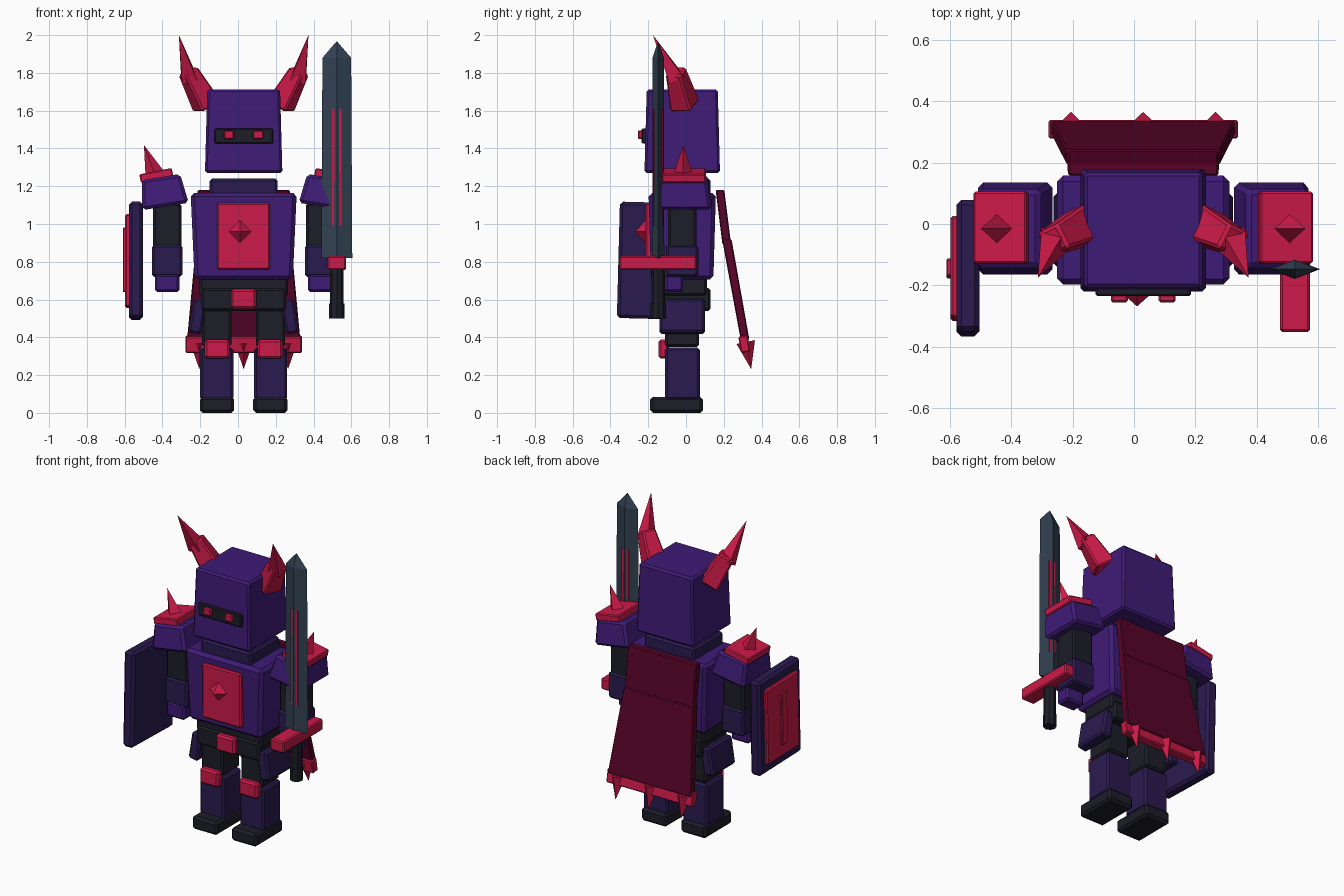
import bpy, bmesh, math
from mathutils import Vector, Matrix, Euler

if "Cube" in bpy.data.objects:
    bpy.data.objects.remove(bpy.data.objects["Cube"], do_unlink=True)

MID = 0.03  # centre line of the figure


def material(name, code):
    srgb = [int(code[i:i + 2], 16) / 255 for i in (0, 2, 4)]
    col = [c / 12.92 if c < 0.04 else ((c + 0.055) / 1.055) ** 2.4 for c in srgb] + [1]
    m = bpy.data.materials.new(name)
    m.use_nodes = True
    m.diffuse_color = col
    m.node_tree.nodes["Principled BSDF"].inputs["Base Color"].default_value = col
    return m


PURPLE = material("purple armour", "3f1b76")
NAVY = material("dark indigo", "2a1a4f")
BLACK = material("charcoal", "1c1d27")
STEEL = material("slate steel", "324152")
RED = material("crimson", "cc1a48")
CAPE = material("dark maroon", "580428")


def finish(bm, name, mat):
    bmesh.ops.recalc_face_normals(bm, faces=bm.faces)
    me = bpy.data.meshes.new(name)
    bm.to_mesh(me)
    bm.free()
    me.materials.append(mat)
    ob = bpy.data.objects.new(name, me)
    bpy.context.collection.objects.link(ob)
    return ob


def chamfer(bm, width):
    bmesh.ops.bevel(bm, geom=bm.edges[:], offset=width, segments=1, affect='EDGES')


def box(name, mat, x, y, z, taper=1.0, rot=(0, 0, 0), bevel=0.012):
    """Chamfered box from (low, high) ranges; taper scales the top."""
    lo, hi = Vector((x[0], y[0], z[0])), Vector((x[1], y[1], z[1]))
    size = hi - lo
    bm = bmesh.new()
    bmesh.ops.create_cube(bm, size=1)
    for v in bm.verts:
        k = taper if v.co.z > 0 else 1
        v.co = Vector((v.co.x * size.x * k, v.co.y * size.y * k, v.co.z * size.z))
    if bevel:
        chamfer(bm, min(bevel, min(size) * 0.3))
    turn = Euler([math.radians(a) for a in rot]).to_matrix().to_4x4()
    bm.transform(Matrix.Translation((lo + hi) / 2) @ turn)
    return finish(bm, name, mat)


def spike(name, mat, start, end, r1, r2=0.0, sides=4, roll=0, bevel=0):
    """Faceted cone between two points, rolled about its axis."""
    a, b = Vector(start), Vector(end)
    bm = bmesh.new()
    bmesh.ops.create_cone(bm, cap_ends=True, segments=sides, radius1=r1,
                          radius2=r2, depth=(b - a).length)
    if r2 == 0:
        bmesh.ops.remove_doubles(bm, verts=bm.verts[:], dist=1e-5)
    if bevel:
        chamfer(bm, bevel)
    turn = (b - a).to_track_quat('Z', 'Y').to_matrix().to_4x4()
    bm.transform(Matrix.Translation((a + b) / 2) @ turn
                 @ Matrix.Rotation(math.radians(roll), 4, 'Z'))
    return finish(bm, name, mat)


def loft(name, mat, rings, bevel=0):
    """Skin a stack of equal rings and cap both ends."""
    bm = bmesh.new()
    loops = [[bm.verts.new(p) for p in ring] for ring in rings]
    n = len(loops[0])
    for a, b in zip(loops, loops[1:]):
        for i in range(n):
            j = (i + 1) % n
            bm.faces.new((a[i], a[j], b[j], b[i]))
    bm.faces.new(loops[0])
    bm.faces.new(loops[-1])
    if bevel:
        chamfer(bm, bevel)
    return finish(bm, name, mat)


def mid(half):
    return (MID - half, MID + half)


# Head, visor and neck
box("head", PURPLE, mid(0.205), (-0.22, 0.18), (1.27, 1.713), taper=0.94)
box("visor", BLACK, mid(0.155), (-0.235, -0.17), (1.425, 1.505), bevel=0.006)
box("neck", NAVY, mid(0.18), (-0.17, 0.13), (1.14, 1.24))

# Torso and belt
box("torso", PURPLE, mid(0.26), (-0.185, 0.145), (0.705, 1.165), taper=1.08, bevel=0.02)
box("chest_plate", RED, mid(0.14), (-0.215, -0.14), (0.76, 1.11), bevel=0.008)
spike("chest_gem", RED, (0.01, -0.213, 0.96), (0.01, -0.268, 0.96), 0.062)
box("waist", BLACK, mid(0.235), (-0.14, 0.11), (0.62, 0.73))
box("belt", BLACK, mid(0.225), (-0.15, 0.13), (0.54, 0.66))
box("belt_buckle", RED, mid(0.068), (-0.18, -0.13), (0.55, 0.655))

# Paired parts
for side, s in (("right", -1), ("left", 1)):
    def span(a, b):
        return tuple(sorted((MID + s * a, MID + s * b)))

    def at(d, y, z):
        return (MID + s * d, y, z)

    box(side + "_eye", RED, span(0.05, 0.105), (-0.255, -0.22), (1.45, 1.495), bevel=0.006)

    spike(side + "_horn_base", RED, at(0.195, -0.005, 1.625), at(0.295, -0.055, 1.81),
          0.088, 0.062, roll=45, bevel=0.01)
    spike(side + "_horn_tip", RED, at(0.288, -0.05, 1.765), at(0.343, -0.175, 2.0),
          0.058, roll=s * 20)

    box(side + "_upper_arm", BLACK, span(0.33, 0.48), (-0.095, 0.055), (0.87, 1.11))
    box(side + "_forearm", NAVY, span(0.325, 0.485), (-0.105, 0.065), (0.72, 0.89))
    box(side + "_hand", PURPLE, span(0.34, 0.47), (-0.11, -0.015), (0.64, 0.735))
    box(side + "_shoulder_guard", PURPLE, span(0.302, 0.55), (-0.167, 0.137),
        (1.092, 1.25), taper=0.83, rot=(0, s * 9, 0), bevel=0.016)
    box(side + "_shoulder_plate", RED, span(0.375, 0.55), (-0.128, 0.105),
        (1.235, 1.28), rot=(0, s * 11, 0), bevel=0.006)
    spike(side + "_shoulder_spike", RED, at(0.468, -0.015, 1.255),
          at(0.528, -0.015, 1.418), 0.054)

    box(side + "_thigh", BLACK, span(0.065, 0.22), (-0.11, 0.07), (0.35, 0.56))
    box(side + "_hip_plate", NAVY, span(0.21, 0.28), (-0.14, 0.10), (0.42, 0.6),
        rot=(0, -s * 9, 0))
    box(side + "_shin", NAVY, span(0.055, 0.23), (-0.11, 0.073), (0.07, 0.345))
    box(side + "_knee_pad", RED, span(0.073, 0.207), (-0.145, -0.09), (0.287, 0.388))
    box(side + "_boot", BLACK, span(0.05, 0.232), (-0.19, 0.09), (0.0, 0.085), bevel=0.015)

# Shield on the outside of the right arm
tilt = (-1.5, 0, 0)
box("shield", NAVY, (-0.578, -0.503), (-0.358, 0.07), (0.497, 1.113), rot=tilt, bevel=0.016)
box("shield_panel", RED, (-0.597, -0.56), (-0.31, 0.02), (0.56, 1.05), rot=tilt, bevel=0.008)
box("shield_ridge", RED, (-0.61, -0.58), (-0.173, -0.117), (0.64, 0.98), rot=tilt, bevel=0.004)

# Sword: diamond section blade closing to a point
SX, SY = 0.523, -0.147


def diamond(z, w, t):
    return [(SX - w, SY, z), (SX, SY - t, z), (SX + w, SY, z), (SX, SY + t, z)]


loft("sword_blade", STEEL, [diamond(0.82, 0.082, 0.032), diamond(1.88, 0.076, 0.03),
                            diamond(1.967, 0.001, 0.001)])
box("sword_inlay", RED, (SX - 0.026, SX + 0.026), (SY - 0.026, SY + 0.026), (0.99, 1.61), bevel=0)
box("sword_guard", RED, (0.475, 0.573), (-0.352, 0.055), (0.756, 0.83), bevel=0.008)
spike("sword_grip", BLACK, (SX, SY, 0.52), (SX, SY, 0.77), 0.036, 0.036, sides=8)
spike("sword_pommel", BLACK, (SX, SY, 0.5), (SX, SY, 0.58), 0.04, 0.04, sides=8)


# Cape: two thin panels, the lower one flaring out
def strip(z, half, y, t):
    a, b = mid(half)
    return [(a, y - t, z), (b, y - t, z), (b, y + t, z), (a, y + t, z)]


loft("cape_upper", CAPE, [strip(1.18, 0.245, 0.18, 0.023), strip(0.89, 0.247, 0.216, 0.023)],
     bevel=0.006)
loft("cape_lower", CAPE, [strip(0.92, 0.25, 0.216, 0.025), strip(0.385, 0.3, 0.313, 0.023)],
     bevel=0.006)
box("cape_trim", RED, mid(0.308), (0.284, 0.333), (0.32, 0.407), rot=(10, 0, 0), bevel=0.006)
for i, dx in enumerate((-0.235, 0, 0.235)):
    spike("cape_spike_%d" % (i + 1), RED, (MID + dx, 0.316, 0.375),
          (MID + dx, 0.345, 0.232), 0.05)
